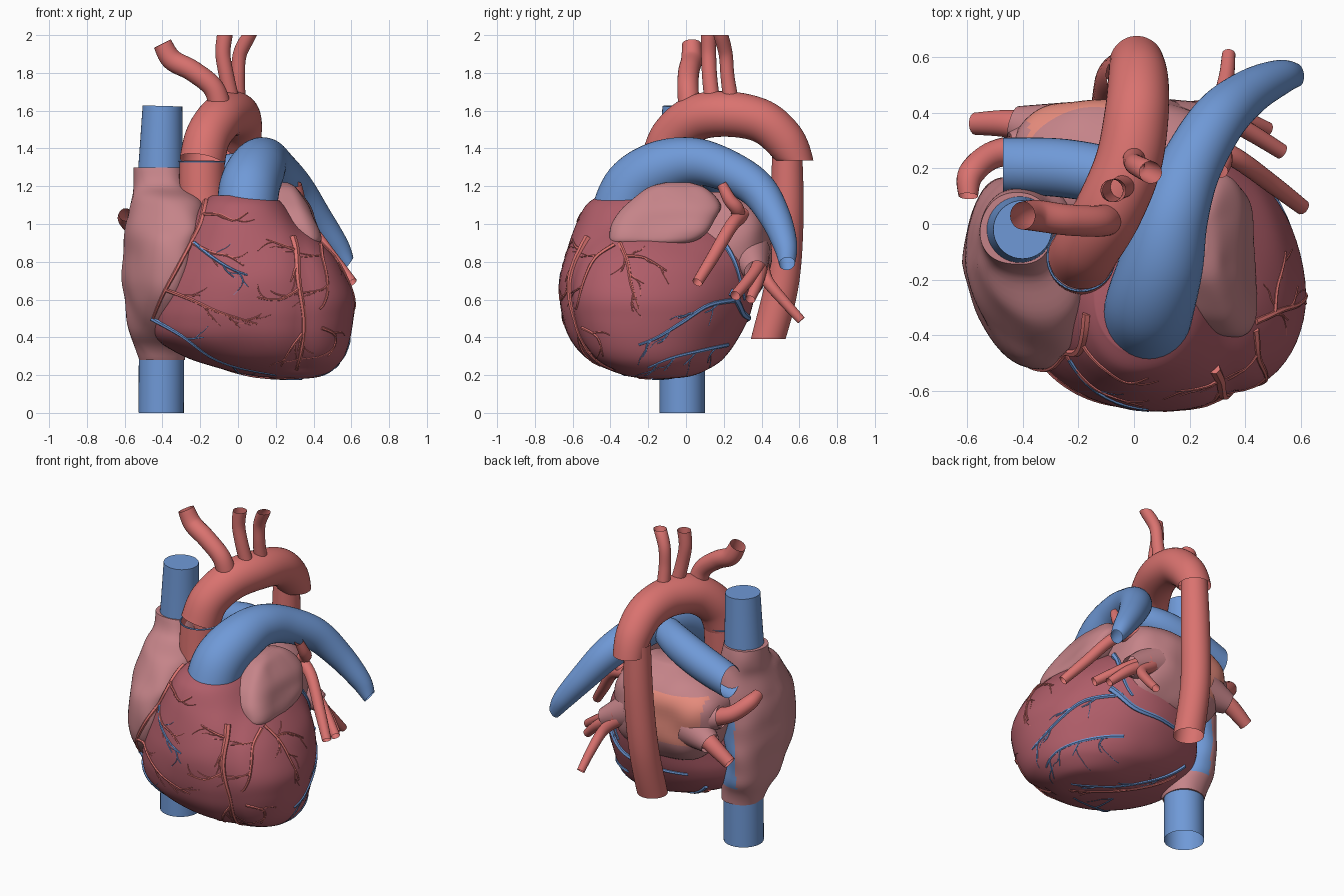
import bpy, bmesh, math, random
from mathutils import Vector, noise
from mathutils.bvhtree import BVHTree

if "Cube" in bpy.data.objects:
    bpy.data.objects.remove(bpy.data.objects["Cube"])

random.seed(4)


def material(name, rgb):
    m = bpy.data.materials.new(name)
    m.diffuse_color = (*rgb, 1)
    m.use_nodes = True
    m.node_tree.nodes["Principled BSDF"].inputs["Base Color"].default_value = m.diffuse_color
    return m


RED = material("artery_red", (0.70, 0.17, 0.16))
BLUE = material("vein_blue", (0.16, 0.32, 0.68))
MUSCLE = material("ventricle_muscle", (0.43, 0.11, 0.14))
ATRIUM = material("atrium_pink", (0.56, 0.23, 0.25))
LIGHT = material("atrium_lining", (0.82, 0.27, 0.21))


def smooth(rows, sub):
    """Catmull-Rom interpolation through rows of any width."""
    out = []
    for i in range(len(rows) - 1):
        a, b, c, d = (rows[max(0, min(len(rows) - 1, i + k))] for k in (-1, 0, 1, 2))
        for s in range(sub):
            t = s / sub
            out.append([0.5 * (2 * q + (r - p) * t + (2 * p - 5 * q + 4 * r - w) * t * t
                               + (3 * q - p - 3 * r + w) * t ** 3)
                        for p, q, r, w in zip(a, b, c, d)])
    return out + [list(rows[-1])]


def finish(bm, name, *mats):
    bmesh.ops.recalc_face_normals(bm, faces=bm.faces)
    me = bpy.data.meshes.new(name)
    bm.to_mesh(me)
    bm.free()
    for m in mats:
        me.materials.append(m)
    ob = bpy.data.objects.new(name, me)
    bpy.context.collection.objects.link(ob)
    bpy.ops.object.select_all(action='DESELECT')
    ob.select_set(True)
    bpy.context.view_layer.objects.active = ob
    bpy.ops.object.shade_smooth_by_angle(angle=math.radians(45))
    return ob


def skin(bm, rings, caps):
    n = len(rings[0])
    for a, b in zip(rings, rings[1:]):
        for j in range(n):
            bm.faces.new((a[j], a[(j + 1) % n], b[(j + 1) % n], b[j]))
    if caps:
        bm.faces.new(rings[0])
        bm.faces.new(rings[-1])


def add_tube(bm, pts, n=28, sub=8, caps=False, cut=None):
    """Tube through points (x, y, z, radius); cut = direction of the end section."""
    rows = smooth(pts, sub)
    P = [Vector(r[:3]) for r in rows]
    u, rings = None, []
    for i, p in enumerate(P):
        t = (P[min(i + 1, len(P) - 1)] - P[max(i - 1, 0)]).normalized()
        if cut:
            t = t.lerp(Vector(cut), max(0, 1 - (len(P) - 1 - i) / 6)).normalized()
        u = t.orthogonal() if u is None else u - t * u.dot(t)
        u.normalize()
        v = t.cross(u)
        rings.append([bm.verts.new(p + rows[i][3] * (u * math.cos(a) + v * math.sin(a)))
                      for a in (2 * math.pi * j / n for j in range(n))])
    skin(bm, rings, caps)


def tube(name, pts, mat, n=28, caps=False, cut=None):
    bm = bmesh.new()
    add_tube(bm, pts, n, 8, caps, cut)
    return finish(bm, name, mat)


def chamber(name, rows, mats, power=2.0, bumps=0.0, warp=None, patch=None):
    """Loft of rounded sections (z, xmin, xmax, ymin, ymax)."""
    bm, rings, n = bmesh.new(), [], 72
    for z, x0, x1, y0, y1 in smooth(rows, 6):
        ring = []
        for j in range(n):
            c, s = math.cos(2 * math.pi * j / n), math.sin(2 * math.pi * j / n)
            e = 2 / power
            co = Vector(((x0 + x1) / 2 + (x1 - x0) / 2 * math.copysign(abs(c) ** e, c),
                         (y0 + y1) / 2 + (y1 - y0) / 2 * math.copysign(abs(s) ** e, s), z))
            co += Vector((c, s, 0)) * bumps * noise.noise(co * 6)
            if warp:
                co += Vector(warp(co))
            ring.append(bm.verts.new(co))
        rings.append(ring)
    skin(bm, rings, True)
    if patch:
        for f in bm.faces:
            f.material_index = int(patch(f.calc_center_median()))
    return finish(bm, name, *mats)


# Ventricles: left one swings forward, with a groove between the two
def swing(p):
    side = max(0, min(1, (p.x - 0.05) / 0.4))
    groove = 0.022 * math.exp(-((p.x - 0.3) / 0.05) ** 2) if p.y < -0.2 and p.z > 0.22 else 0
    return (-0.16 * (p.y + 0.15) * side, groove, 0)


ventricles = chamber("ventricles", [
    (.18, .28, .34, -.17, -.12), (.195, .08, .44, -.31, .03), (.25, -.15, .52, -.46, .15),
    (.31, -.31, .56, -.55, .22), (.4, -.44, .585, -.62, .28), (.5, -.47, .6, -.655, .33),
    (.6, -.46, .605, -.67, .36), (.7, -.43, .575, -.67, .38), (.8, -.39, .525, -.65, .38),
    (.9, -.34, .44, -.62, .34), (1.0, -.28, .33, -.58, .25), (1.1, -.2, .24, -.53, .1),
    (1.15, -.14, .18, -.46, -.05)], [MUSCLE], 2.12, 0.004, swing)

# Atria and left auricle
right_atrium = chamber("right_atrium", [
    (1.3, -.55, -.29, -.15, .11), (1.2, -.55, -.27, -.2, .13), (1.12, -.565, -.2, -.36, .15),
    (1.0, -.595, -.2, -.45, .16), (.9, -.61, -.24, -.505, .17), (.75, -.618, -.28, -.525, .17),
    (.6, -.605, -.31, -.48, .165), (.45, -.58, -.3, -.34, .15), (.36, -.555, -.28, -.2, .12),
    (.28, -.53, -.28, -.145, .105)], [ATRIUM, BLUE], 2.2, 0.014,
    lambda p: (.26 * max(0, -.15 - p.y), 0, 0),
    lambda p: p.y > .1 and -.47 < p.x < -.25 and .4 < p.z < .88)
left_atrium = chamber("left_atrium", [
    (.56, -.2, .15, .1, .28), (.62, -.3, .24, .05, .37), (.72, -.38, .29, 0, .43),
    (.85, -.43, .31, -.05, .45), (1.0, -.42, .29, -.05, .44), (1.1, -.32, .24, 0, .37),
    (1.17, -.12, .14, .08, .26)], [ATRIUM, LIGHT], 2.9, 0.018, None,
    lambda p: p.y > .24 and -.38 < p.x < -.05 and .74 < p.z < 1.06)
left_auricle = chamber("left_auricle", [
    (1.22, .2, .26, -.1, .02), (1.19, .18, .31, -.2, .1), (1.1, .18, .375, -.33, .18),
    (1.02, .2, .405, -.39, .15), (.95, .24, .43, -.41, .1), (.905, .29, .43, -.405, .03),
    (.88, .34, .39, -.36, -.08)], [ATRIUM], 3.4, 0.018)

# Great veins
tube("superior_vena_cava", [(-.41, -.02, 1.27, .12), (-.405, -.02, 1.45, .112),
                            (-.4, -.02, 1.625, .105)], BLUE, 40, True)
tube("inferior_vena_cava", [(-.405, -.02, .32, .12), (-.407, -.02, 0, .12)], BLUE, 40)

# Pulmonary arteries
tube("pulmonary_trunk", [
    (.045, -.35, 1.04, .158), (.06, -.28, 1.19, .16), (.1, -.14, 1.29, .15), (.14, .03, 1.33, .128),
    (.2, .2, 1.29, .112), (.3, .37, 1.19, .1), (.41, .47, 1.04, .083), (.52, .525, .89, .064),
    (.585, .535, .79, .042)], BLUE, 40, False, (.8, .1, -.6))
tube("right_pulmonary_artery", [(.12, .08, 1.31, .08), (-.05, .16, 1.27, .1), (-.25, .2, 1.21, .105),
                                (-.47, .21, 1.14, .1)], BLUE, 36, False, (-1, 0, 0))

# Aorta
tube("aortic_root", [(-.17, -.14, .98, .12), (-.19, -.13, 1.15, .12), (-.19, -.12, 1.33, .12)], RED, 40)
bpy.ops.mesh.primitive_torus_add(location=(-.19, -.12, 1.33), major_radius=.12, minor_radius=.005,
                                 major_segments=40, minor_segments=6)
bpy.context.object.name = "aortic_seam"
bpy.context.object.data.materials.append(BLUE)
tube("aortic_arch", [
    (-.19, -.12, 1.33, .12), (-.16, -.07, 1.46, .12), (-.09, .05, 1.56, .122), (-.02, .22, 1.582, .12),
    (.01, .4, 1.545, .115), (.015, .52, 1.445, .108), (.01, .577, 1.335, .098)], RED, 40, False, (0, 0, -1))
tube("descending_aorta", [(-.02, .535, 1.4, .08), (-.03, .535, 1.05, .088), (-.05, .51, .7, .09),
                          (-.06, .435, .39, .092)], RED, 36, False, (0, 0, -1))
tube("right_arch_branch", [(-.09, .02, 1.6, .06), (-.13, .01, 1.72, .056), (-.24, .015, 1.81, .056),
                           (-.35, .03, 1.87, .056), (-.4, .03, 1.955, .05)], RED)
tube("middle_arch_branch", [(-.03, .14, 1.64, .042), (-.06, .125, 1.78, .04), (-.08, .12, 1.9, .04),
                            (-.07, .12, 2, .042)], RED, 28, False, (0, 0, 1))
tube("left_arch_branch", [(.0, .24, 1.64, .042), (0, .22, 1.78, .037), (.01, .21, 1.9, .037),
                          (.06, .185, 2, .04)], RED, 28, False, (0, 0, 1))

# Pulmonary veins
VEINS = {
    "right_upper": [(-.35, .27, .9, .06), (-.5, .25, .95, .05), (-.585, .18, 1.02, .047), (-.595, .1, 1.05, .035)],
    "right_lower": [(-.33, .34, .83, .06), (-.45, .36, .77, .05), (-.57, .36, .69, .04)],
    "left_upper": [(.22, .28, 1.02, .035), (.3, .27, 1.08, .037), (.32, .23, 1.13, .034), (.31, .19, 1.21, .027)],
    "left_front": [(.22, .3, 1.05, .04), (.36, .24, .99, .036), (.5, .14, .82, .033), (.605, .06, .69, .028)],
    "left_middle": [(.22, .4, .82, .04), (.36, .36, .74, .033), (.53, .26, .62, .028)],
    "left_rear": [(.2, .4, .79, .04), (.3, .43, .7, .033), (.33, .52, .59, .028), (.34, .61, .49, .024)],
    "left_lower": [(.22, .4, .8, .04), (.37, .38, .7, .033), (.48, .34, .6, .026)],
}
for key, pts in VEINS.items():
    tube(key + "_pulmonary_vein", pts, RED, 20)
for key, pts in (("upper", [(-.3, .28, .9, .12), (-.44, .26, .925, .07)]),
                 ("lower", [(-.28, .32, .83, .12), (-.43, .36, .78, .065)]),
                 ("left", [(.15, .33, .84, .12), (.34, .37, .75, .06)])):
    tube(key + "_vein_cuff", pts, ATRIUM, 24)

# Coronary vessels, projected onto the chambers from a view
verts, polys = [], []
for ob in (ventricles, right_atrium, left_atrium, left_auricle):
    base = len(verts)
    verts += [v.co.copy() for v in ob.data.vertices]
    polys += [[base + i for i in p.vertices] for p in ob.data.polygons]
bvh = BVHTree.FromPolygons(verts, polys)
VIEWS = {"front": (lambda u, v: (u, -2, v), (0, 1, 0)), "side": (lambda u, v: (2, u, v), (-1, 0, 0)),
         "back": (lambda u, v: (u, 2, v), (0, -1, 0)), "below": (lambda u, v: (u, v, -1), (0, 0, 1))}


def vessel(bm, view, path, r, twigs):
    origin, d = VIEWS[view]
    flat, run = smooth(path, 6), []
    for i, (a, b) in enumerate(flat + [(9, 9)]):
        hit = bvh.ray_cast(Vector(origin(a, b)), Vector(d))[0]
        if hit is None or (run and (hit - Vector(run[-1][:3])).length > .08):
            if len(run) > 2:
                add_tube(bm, run, 6, 1, True)
            run = []
        if hit is not None:
            run.append((*hit, r * (1 - .6 * i / len(flat))))
    for k in range(twigs):
        i = int(len(flat) * (k + .8) / (twigs + .6))
        i = max(1, min(i, len(flat) - 1))
        ang = math.atan2(flat[i][1] - flat[i - 1][1], flat[i][0] - flat[i - 1][0])
        ang += random.choice((-1, 1)) * random.uniform(.4, .7)
        p, twig = flat[i], [flat[i]]
        for _ in range(3):
            p = (p[0] + .032 * math.cos(ang), p[1] + .032 * math.sin(ang))
            ang += random.uniform(-.4, .4)
            twig.append(p)
        vessel(bm, view, twig, r * .5, 1 if r > .0105 else 0)


ARTERIES = [
    ("front", [(-.17, 1.12), (-.2, 1), (-.25, .9), (-.33, .75), (-.4, .62), (-.45, .5)], .017, 0),
    ("front", [(-.19, 1.05), (-.1, 1.05), (-.02, 1.02), (.05, 1.06)], .01, 2),
    ("front", [(-.24, .9), (-.14, .85), (-.05, .83), (.03, .78)], .01, 2),
    ("front", [(-.38, .65), (-.25, .6), (-.12, .54), (0, .5), (.1, .47)], .011, 4),
    ("front", [(.29, .93), (.31, .85), (.32, .7), (.35, .5), (.34, .35), (.31, .23)], .021, 2),
    ("front", [(.31, .86), (.23, .89), (.15, .92)], .01, 2),
    ("front", [(.33, .66), (.22, .6), (.1, .61)], .01, 2),
    ("front", [(.34, .42), (.28, .34), (.23, .25)], .01, 2)]
SIDE_ARTERIES = [
    ("side", [(-.38, .89), (-.48, .82), (-.54, .7), (-.58, .55)], .014, 2),
    ("side", [(-.35, .9), (-.31, .8), (-.29, .68), (-.25, .55)], .013, 3),
    ("side", [(-.32, .83), (-.22, .82), (-.1, .75)], .01, 3),
    ("side", [(-.55, .45), (-.47, .4), (-.44, .3)], .01, 2),
    ("below", [(-.24, .1), (-.1, 0), (.1, -.12), (.3, -.25)], .012, 3)]
CORONARY_VEINS = [
    ("front", [(-.23, .9), (-.13, .82), (-.03, .76), (.05, .73)], .011, 3),
    ("front", [(-.46, .5), (-.3, .41), (-.15, .3), (0, .24), (.2, .2)], .013, 2),
    ("side", [(.18, .92), (.23, .85), (.27, .76), (.31, .6)], .02, 0),
    ("side", [(.28, .6), (.12, .57), (-.02, .48), (-.15, .4), (-.25, .36)], .014, 4),
    ("side", [(.22, .36), (.08, .33), (-.08, .29), (-.2, .24)], .012, 4),
    ("back", [(.38, .64), (.25, .53), (.05, .5), (-.2, .48)], .022, 0),
    ("below", [(-.26, .16), (-.08, .06), (.12, -.06), (.34, -.18)], .014, 3)]
for name, group, mat in (("coronary_arteries", ARTERIES + SIDE_ARTERIES, RED),
                         ("coronary_veins", CORONARY_VEINS, BLUE)):
    bm = bmesh.new()
    for spec in group:
        vessel(bm, *spec)
    finish(bm, name, mat)
